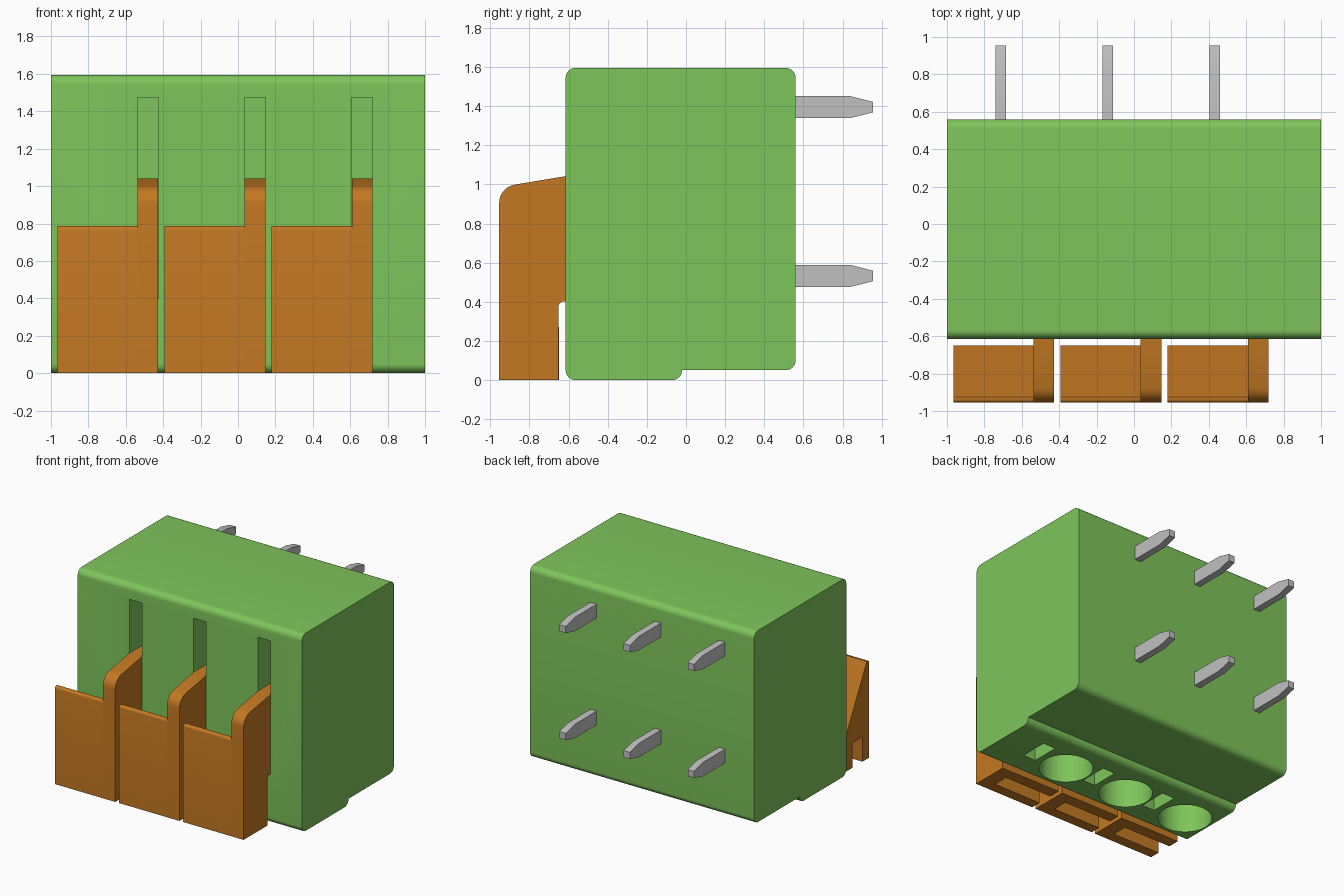
import bpy, bmesh, math

cube = bpy.data.objects.get("Cube")
if cube:
    bpy.data.objects.remove(cube, do_unlink=True)


def material(name, rgb):
    m = bpy.data.materials.new(name)
    m.use_nodes = True
    m.diffuse_color = (*rgb, 1)
    bsdf = next(n for n in m.node_tree.nodes if n.type == 'BSDF_PRINCIPLED')
    bsdf.inputs["Base Color"].default_value = (*rgb, 1)
    bsdf.inputs["Roughness"].default_value = 0.5
    return m


GREEN = material("green plastic", (0.21, 0.56, 0.105))
ORANGE = material("orange plastic", (0.55, 0.19, 0.016))
METAL = material("grey metal", (0.53, 0.53, 0.53))


def arc(cy, cz, r, a0, a1, n=8):
    """Points on an arc in the side (y, z) plane, angles in degrees."""
    out = []
    for i in range(n + 1):
        a = math.radians(a0 + (a1 - a0) * i / n)
        out.append((cy + r * math.cos(a), cz + r * math.sin(a)))
    return out


def finish(name, bm, mat):
    bmesh.ops.recalc_face_normals(bm, faces=bm.faces)
    me = bpy.data.meshes.new(name)
    bm.to_mesh(me)
    bm.free()
    me.materials.append(mat)
    ob = bpy.data.objects.new(name, me)
    bpy.context.collection.objects.link(ob)
    return ob


def extrude_x(name, profile, x0, x1, mat):
    """Closed (y, z) profile extruded from x0 to x1."""
    bm = bmesh.new()
    face = bm.faces.new([bm.verts.new((x0, y, z)) for y, z in profile])
    ext = bmesh.ops.extrude_face_region(bm, geom=[face])
    moved = [v for v in ext['geom'] if isinstance(v, bmesh.types.BMVert)]
    bmesh.ops.translate(bm, verts=moved, vec=(x1 - x0, 0, 0))
    return finish(name, bm, mat)


def rect(y0, y1, z0, z1):
    return [(y0, z0), (y1, z0), (y1, z1), (y0, z1)]


def cut(target, cutter):
    cutter.hide_render = True
    mod = target.modifiers.new("cut", 'BOOLEAN')
    mod.operation = 'DIFFERENCE'
    mod.solver = 'EXACT'
    mod.object = cutter
    bpy.context.view_layer.objects.active = target
    bpy.ops.object.modifier_apply(modifier=mod.name)
    bpy.data.objects.remove(cutter, do_unlink=True)


# Housing: rounded side profile with a shallow step under the rear half
FRONT, BACK, TOP, R = -0.615, 0.56, 1.595, 0.05
housing_profile = (
    arc(FRONT + R, R, R, 180, 270)
    + arc(-0.07, 0.05, 0.05, 270, 360)
    + arc(BACK - R, 0.05 + R, R, 270, 360)
    + arc(BACK - R, TOP - R, R, 0, 90)
    + arc(FRONT + R, TOP - R, R, 90, 180))
housing = extrude_x("housing", housing_profile, -1, 1, GREEN)

PITCH = 0.573
OFFSETS = [i * PITCH for i in (-1, 0, 1)]

# Lever arm profile: rounded nose, sloping top, tongue into the slot, rear notch
arm_profile = (
    [(-0.955, 0)]
    + arc(-0.86, 0.905, 0.095, 180, 99)
    + [(FRONT, 1.042), (-0.32, 1.042), (-0.32, 0.402), (-0.625, 0.402)]
    + arc(-0.625, 0.375, 0.027, 90, 180, 5)
    + [(-0.652, 0)])

# Push plate profile: sloped back and a channel along the underside
plate_profile = (
    [(-0.955, 0)]
    + arc(-0.935, 0.768, 0.02, 180, 90, 5)
    + [(-0.925, 0.788), (-0.65, 0.27), (-0.65, 0),
       (-0.745, 0), (-0.745, 0.2), (-0.87, 0.2), (-0.87, 0)])

# Pin profile with a tapered tip
def pin_profile(z):
    return [(0.5, z - 0.056), (0.84, z - 0.056), (0.955, z - 0.027),
            (0.955, z + 0.027), (0.84, z + 0.056), (0.5, z + 0.056)]


parts = [housing]
for dx, side in zip(OFFSETS, ("right", "middle", "left")):
    # Front slot, and test pocket under the housing
    x0, x1 = 0.035 + dx, 0.147 + dx
    cut(housing, extrude_x("slot_cutter", rect(-0.7, -0.3, 0.4, 1.475), x0, x1, GREEN))
    cut(housing, extrude_x("pocket_cutter", rect(-0.41, -0.18, -0.1, 0.3), x0, x1, GREEN))

    # Round wire entry under the housing
    bm = bmesh.new()
    bmesh.ops.create_cone(bm, cap_ends=True, segments=48, radius1=0.2,
                          radius2=0.2, depth=0.9)
    bmesh.ops.translate(bm, verts=bm.verts, vec=(-0.215 + dx, -0.355, 0.35))
    cut(housing, finish("hole_cutter", bm, GREEN))

    # Lever
    parts.append(extrude_x(f"lever_arm_{side}", arm_profile, x0 + 0.001, x1 - 0.001, ORANGE))
    parts.append(extrude_x(f"lever_plate_{side}", plate_profile, -0.393 + dx, x0 + 0.001, ORANGE))

    # Solder pins
    for z, level in ((0.532, "lower"), (1.395, "upper")):
        px = -0.14 + dx
        parts.append(extrude_x(f"pin_{level}_{side}", pin_profile(z),
                               px - 0.028, px + 0.028, METAL))

# Smooth the rounded edges and keep corners sharp
bpy.ops.object.select_all(action='DESELECT')
for ob in parts:
    ob.select_set(True)
bpy.context.view_layer.objects.active = housing
bpy.ops.object.shade_smooth_by_angle(angle=math.radians(25))
